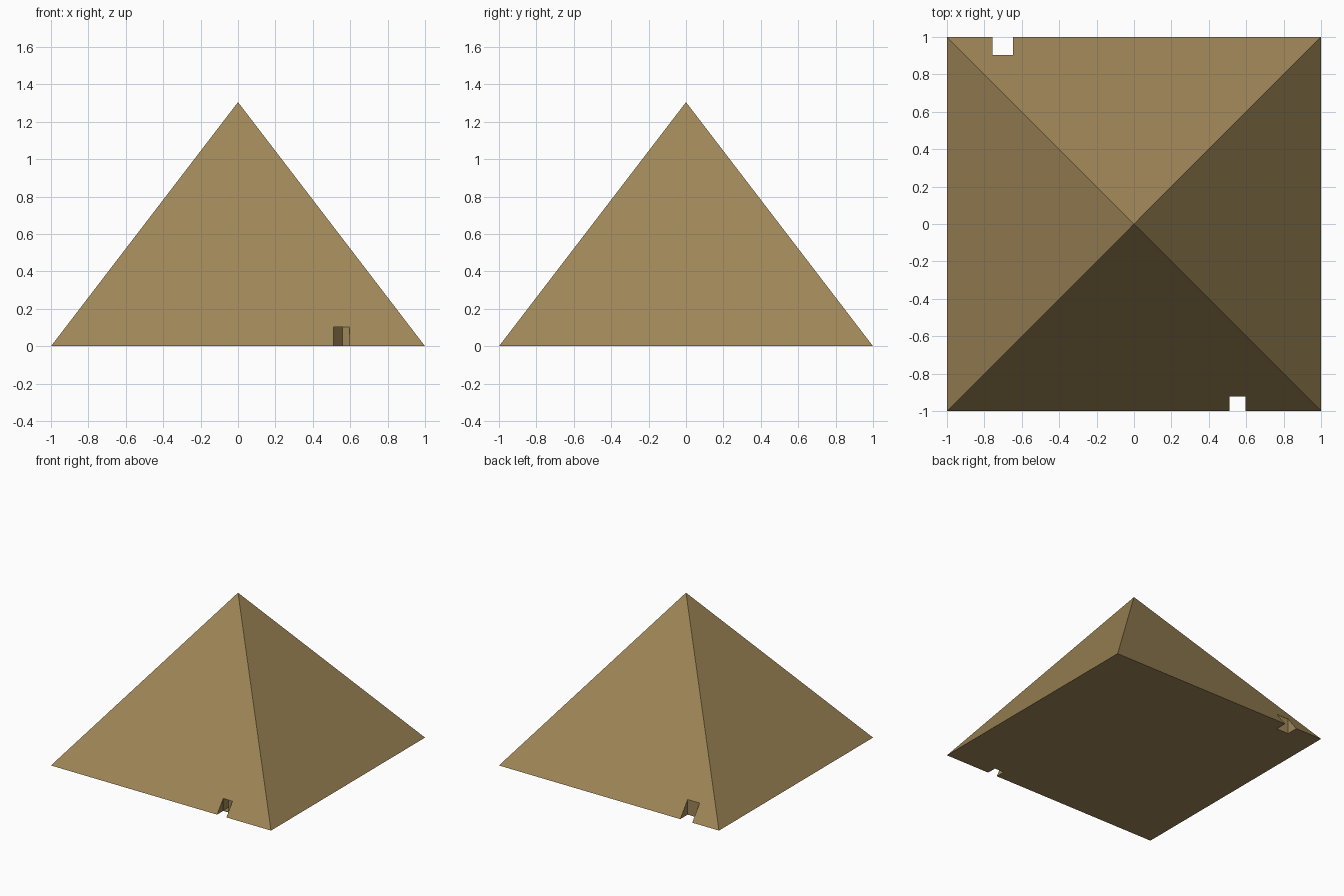
import bpy, bmesh, math
from mathutils import Matrix

if "Cube" in bpy.data.objects:
    bpy.data.objects.remove(bpy.data.objects["Cube"])

HEIGHT = 1.305

sand = bpy.data.materials.new("sandstone")
sand.diffuse_color = (0.345, 0.240, 0.097, 1)
sand.use_nodes = True
sand.node_tree.nodes["Principled BSDF"].inputs["Base Color"].default_value = sand.diffuse_color


def add_object(name, bm):
    bmesh.ops.recalc_face_normals(bm, faces=bm.faces)
    mesh = bpy.data.meshes.new(name)
    bm.to_mesh(mesh)
    bm.free()
    mesh.materials.append(sand)
    ob = bpy.data.objects.new(name, mesh)
    bpy.context.collection.objects.link(ob)
    return ob


def prism_x(name, profile, x0, x1):
    """Extrude a (y, z) profile along x."""
    bm = bmesh.new()
    face = bm.faces.new([bm.verts.new((x0, y, z)) for y, z in profile])
    ext = bmesh.ops.extrude_face_region(bm, geom=[face])
    verts = [v for v in ext["geom"] if isinstance(v, bmesh.types.BMVert)]
    bmesh.ops.translate(bm, verts=verts, vec=(x1 - x0, 0, 0))
    return add_object(name, bm)


def rect(y0, y1, z0, z1):
    return [(y0, z0), (y1, z0), (y1, z1), (y0, z1)]


# Pyramid body
bm = bmesh.new()
bmesh.ops.create_cone(bm, cap_ends=True, segments=4, radius1=math.sqrt(2),
                      radius2=0, depth=HEIGHT,
                      matrix=Matrix.Translation((0, 0, HEIGHT / 2))
                      @ Matrix.Rotation(math.pi / 4, 4, 'Z'))
bmesh.ops.remove_doubles(bm, verts=bm.verts, dist=1e-5)
pyramid = add_object("pyramid", bm)

# Doorways without a floor, and a dark passage behind half of the front one
cutters = [
    prism_x("front_doorway_cutter", rect(-1.1, -0.92, -0.1, 0.103), 0.51, 0.595),
    prism_x("back_doorway_cutter", rect(0.903, 1.1, -0.1, 0.125), -0.757, -0.648),
    prism_x("passage_cutter", [(-0.95, 0.004), (-0.72, 0.004),
                               (-0.80, 0.102), (-0.95, 0.102)], 0.511, 0.56),
]
bpy.context.view_layer.objects.active = pyramid
for cutter in cutters:
    cutter.hide_render = True
    mod = pyramid.modifiers.new(cutter.name, 'BOOLEAN')
    mod.operation = 'DIFFERENCE'
    mod.solver = 'EXACT'
    mod.object = cutter
    bpy.ops.object.modifier_apply(modifier=mod.name)
    bpy.data.objects.remove(cutter)
